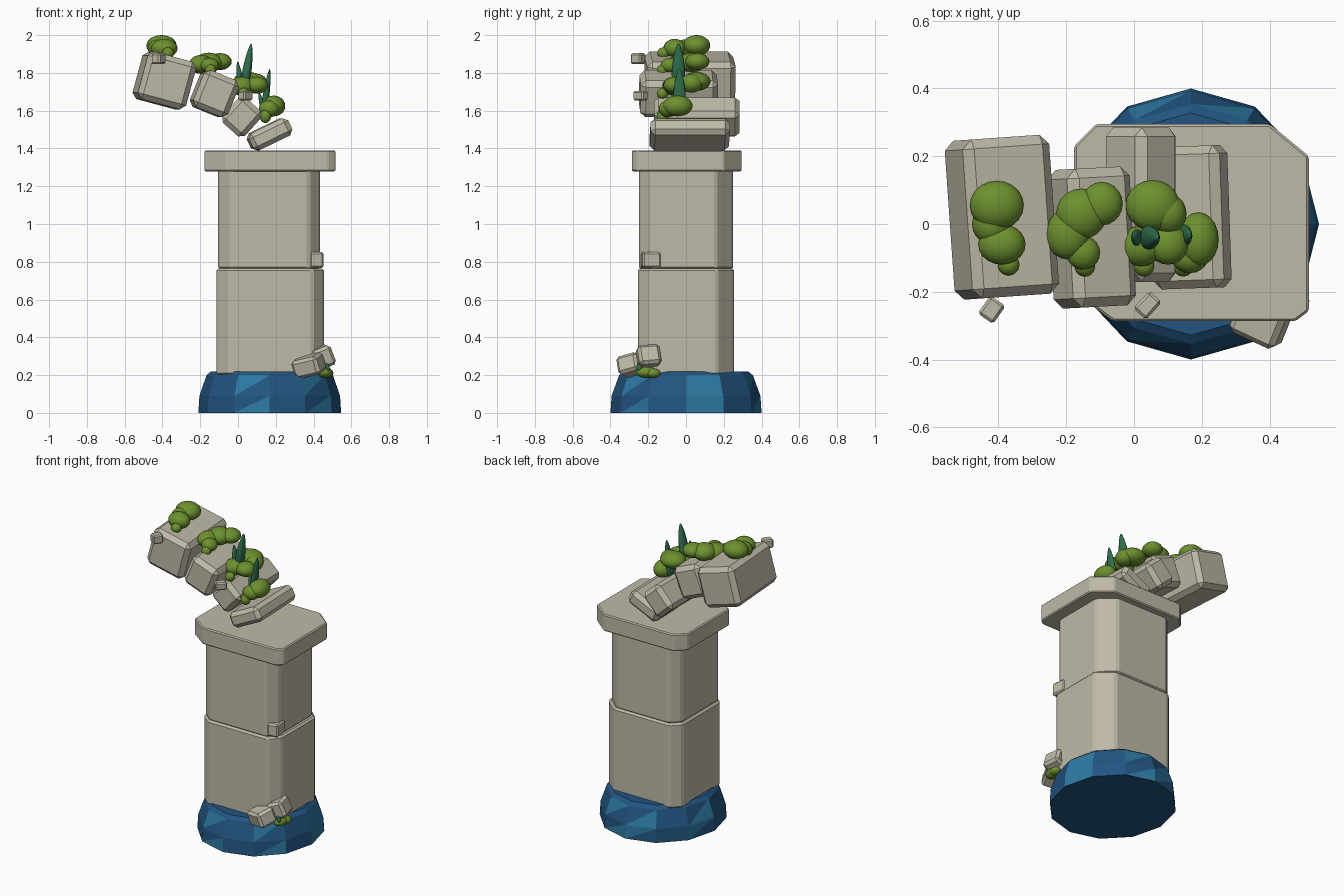
import bpy, bmesh
from math import radians, cos, sin, tau
from mathutils import Matrix, Vector, Euler

if "Cube" in bpy.data.objects:
    bpy.data.objects.remove(bpy.data.objects["Cube"])


def material(name, rgb):
    m = bpy.data.materials.new(name)
    m.use_nodes = True
    m.diffuse_color = (*rgb, 1)
    bsdf = m.node_tree.nodes["Principled BSDF"]
    bsdf.inputs["Base Color"].default_value = (*rgb, 1)
    bsdf.inputs["Roughness"].default_value = 0.9
    return m


STONE = material("pale stone", (0.52, 0.49, 0.39))
MOSS = material("moss green", (0.15, 0.28, 0.028))
LEAF = material("leaf green", (0.03, 0.16, 0.075))
DEEP = material("deep blue", (0.016, 0.09, 0.22))
LIGHT = material("light blue", (0.026, 0.19, 0.36))


def finish(name, bm, *mats, smooth=False):
    bmesh.ops.recalc_face_normals(bm, faces=bm.faces)
    for f in bm.faces:
        f.smooth = smooth
    me = bpy.data.meshes.new(name)
    bm.to_mesh(me)
    bm.free()
    for m in mats:
        me.materials.append(m)
    ob = bpy.data.objects.new(name, me)
    bpy.context.collection.objects.link(ob)
    return ob


def bevel(bm, width):
    bmesh.ops.bevel(bm, geom=bm.edges[:], offset=width, segments=1,
                    affect="EDGES", profile=0.5, clamp_overlap=True)


def block(name, centre, size, turn, width):
    """Chamfered box turned by degrees."""
    bm = bmesh.new()
    bmesh.ops.create_cube(bm, size=1)
    bmesh.ops.scale(bm, vec=size, verts=bm.verts)
    bevel(bm, width)
    rot = Euler([radians(a) for a in turn]).to_matrix().to_4x4()
    bm.transform(Matrix.Translation(centre) @ rot)
    return finish(name, bm, STONE)


def prism(name, x0, x1, y0, y1, z0, z1, cuts, width):
    """Upright block; cuts are corner cuts (along x, along y), counter-clockwise from front left."""
    (ax, ay), (bx, by), (cx, cy), (dx, dy) = cuts
    plan = [(x0, y0 + ay), (x0 + ax, y0), (x1 - bx, y0), (x1, y0 + by),
            (x1, y1 - cy), (x1 - cx, y1), (x0 + dx, y1), (x0, y1 - dy)]
    bm = bmesh.new()
    low, high = ([bm.verts.new((x, y, z)) for x, y in plan] for z in (z0, z1))
    bm.faces.new(low[::-1])
    bm.faces.new(high)
    for i in range(8):
        j = (i + 1) % 8
        bm.faces.new((low[i], low[j], high[j], high[i]))
    bevel(bm, width)
    return finish(name, bm, STONE)


def add_ball(bm, centre, radii):
    made = bmesh.ops.create_uvsphere(bm, u_segments=20, v_segments=12, radius=1)
    mat = Matrix.Translation(centre) @ Matrix.Diagonal((*radii, 1))
    bmesh.ops.transform(bm, matrix=mat, verts=made["verts"])


def bush(name, *balls):
    bm = bmesh.new()
    for centre, radii in balls:
        add_ball(bm, centre, radii)
    return finish(name, bm, MOSS, smooth=True)


def leaf(name, base, tip, width, depth):
    """Plump pointed leaf from base to tip."""
    base, tip = Vector(base), Vector(tip)
    bm = bmesh.new()
    add_ball(bm, (0, 0, 0.5), (width / 2, depth / 2, 0.5))
    for v in bm.verts:
        taper = 1.15 - 0.6 * v.co.z
        v.co.x *= taper
        v.co.y *= taper
    axis = tip - base
    lean = Vector((0, 0, 1)).rotation_difference(axis).to_matrix().to_4x4()
    bm.transform(Matrix.Translation(base) @ lean @ Matrix.Diagonal((1, 1, axis.length, 1)))
    return finish(name, bm, LEAF, smooth=True)


# Faceted blue base with lighter facets
bm = bmesh.new()
SIDES = 12
rings = []
for r, z in ((1, 0), (0.985, 0.09), (0.885, 0.2), (0.82, 0.22)):
    rings.append([bm.verts.new((0.168 + 0.378 * r * cos(tau * i / SIDES),
                                0.4 * r * sin(tau * i / SIDES), z)) for i in range(SIDES)])
bm.faces.new(rings[0][::-1])
bm.faces.new(rings[-1])
for k in range(3):
    for i in range(SIDES):
        j = (i + 1) % SIDES
        a, b, c, d = rings[k][i], rings[k][j], rings[k + 1][j], rings[k + 1][i]
        for n, tri in enumerate(((a, b, c), (a, c, d))):
            f = bm.faces.new(tri)
            whole = i == 0
            part = i in (2, 3, 5, 8, 10) and n == (i + k) % 2
            f.material_index = int(k < 2 and (whole or part))
finish("base", bm, DEEP, LIGHT)

# Tower of two stacked blocks and a cap slab
prism("lower_block", -0.115, 0.455, -0.255, 0.255, 0.2, 0.765,
      ((0.07, 0.06), (0.06, 0.07), (0.1, 0.09), (0.06, 0.06)), 0.012)
prism("upper_block", -0.105, 0.435, -0.25, 0.25, 0.76, 1.29,
      ((0.07, 0.06), (0.06, 0.07), (0.1, 0.09), (0.06, 0.06)), 0.012)
prism("cap_slab", -0.177, 0.516, -0.287, 0.295, 1.278, 1.39,
      ((0.115, 0.085), (0.04, 0.03), (0.115, 0.095), (0.065, 0.065)), 0.007)

# Leaning chain of fallen stones
block("stone_1", (-0.39, 0.02, 1.76), (0.265, 0.47, 0.26), (0, 15, 4), 0.028)
block("stone_2", (-0.125, -0.04, 1.69), (0.2, 0.41, 0.21), (0, 22, 3), 0.028)
block("stone_3", (0.02, 0.057, 1.567), (0.16, 0.455, 0.18), (0, 42, 0), 0.026)
block("stone_4", (0.167, 0.02, 1.475), (0.23, 0.42, 0.1), (0, -26, 2), 0.024)

# Small chips
block("chip_1", (-0.42, -0.253, 1.875), (0.055, 0.065, 0.058), (0, 0, -35), 0.008)
block("chip_2", (0.04, -0.24, 1.68), (0.05, 0.07, 0.05), (0, 0, -42), 0.008)
block("chip_3", (0.41, -0.185, 0.81), (0.075, 0.1, 0.085), (0, 0, 8), 0.01)

# Rubble at the foot
block("rubble_front", (0.375, -0.285, 0.25), (0.15, 0.12, 0.1), (15, -12, -25), 0.016)
block("rubble_side", (0.445, -0.2, 0.295), (0.11, 0.12, 0.11), (5, -22, 10), 0.016)

# Moss clumps
bush("moss_1",
     ((-0.405, 0.055, 1.945), (0.08, 0.073, 0.055)),
     ((-0.42, 0.0, 1.93), (0.058, 0.06, 0.048)),
     ((-0.39, -0.06, 1.93), (0.07, 0.06, 0.05)),
     ((-0.37, -0.12, 1.905), (0.032, 0.032, 0.03)))
bush("moss_2",
     ((-0.195, -0.03, 1.845), (0.065, 0.075, 0.05)),
     ((-0.155, 0.03, 1.855), (0.075, 0.075, 0.052)),
     ((-0.095, 0.06, 1.86), (0.062, 0.064, 0.045)),
     ((-0.15, -0.085, 1.84), (0.05, 0.05, 0.04)),
     ((-0.145, -0.125, 1.815), (0.03, 0.03, 0.03)))
bush("moss_3",
     ((0.055, 0.055, 1.755), (0.08, 0.075, 0.05)),
     ((0.1, 0.03, 1.745), (0.055, 0.06, 0.05)),
     ((0.02, -0.065, 1.73), (0.065, 0.06, 0.05)),
     ((0.1, -0.06, 1.735), (0.06, 0.06, 0.045)),
     ((0.03, -0.125, 1.69), (0.03, 0.03, 0.03)))
bush("moss_4",
     ((0.19, -0.045, 1.625), (0.06, 0.08, 0.055)),
     ((0.165, -0.095, 1.61), (0.055, 0.05, 0.045)),
     ((0.145, -0.125, 1.57), (0.03, 0.03, 0.035)))
bush("moss_foot",
     ((0.46, -0.21, 0.215), (0.04, 0.055, 0.03)),
     ((0.475, -0.175, 0.21), (0.03, 0.04, 0.025)))

# Leaves
leaf("tall_leaf", (0.03, -0.04, 1.7), (0.07, -0.04, 1.955), 0.055, 0.08)
leaf("tall_leaf_small", (0.015, -0.04, 1.72), (-0.002, -0.04, 1.86), 0.035, 0.055)
leaf("low_leaf", (0.135, -0.035, 1.58), (0.168, -0.035, 1.82), 0.04, 0.075)
leaf("low_leaf_small", (0.14, -0.04, 1.58), (0.11, -0.04, 1.7), 0.03, 0.05)
leaf("foot_leaf", (0.4, -0.22, 0.28), (0.41, -0.22, 0.39), 0.03, 0.045)
leaf("foot_leaf_small", (0.48, -0.25, 0.22), (0.46, -0.24, 0.29), 0.025, 0.03)
